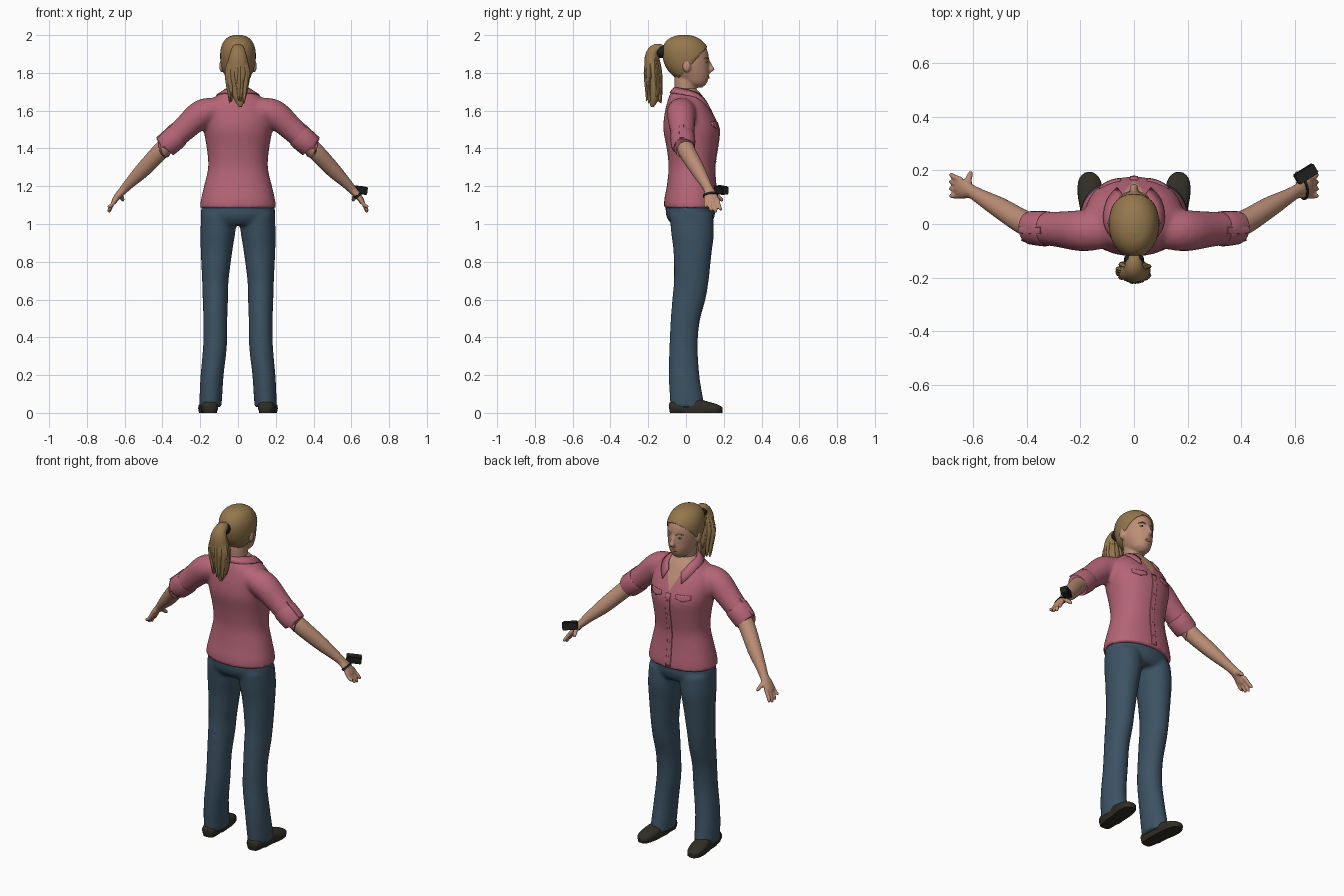
import bpy, bmesh, math, random
from mathutils import Vector

random.seed(4)
if "Cube" in bpy.data.objects:
    bpy.data.objects.remove(bpy.data.objects["Cube"], do_unlink=True)


def material(name, r, g, b):
    m = bpy.data.materials.new(name)
    m.use_nodes = True
    m.diffuse_color = (r, g, b, 1)
    bsdf = m.node_tree.nodes["Principled BSDF"]
    bsdf.inputs["Base Color"].default_value = (r, g, b, 1)
    bsdf.inputs["Roughness"].default_value = 0.8
    return m


SKIN = material("skin", .50, .27, .18)
HAIR = material("hair_brown", .30, .185, .075)
PINK = material("shirt_pink", .46, .13, .18)
DENIM = material("denim_blue", .045, .085, .125)
SHOE = material("shoe_brown", .03, .027, .018)
BLACK = material("black", .015, .015, .014)
WHITE = material("eye_white", .5, .45, .4)
LIP = material("lip", .40, .17, .13)


def spline(keys, sub):
    """Catmull-Rom through tuples of any length."""
    vs = [Vector(k) for k in keys]
    out = []
    for i in range(len(vs) - 1):
        p, q = vs[i], vs[i + 1]
        a = vs[i - 1] if i else p
        b = vs[i + 2] if i + 2 < len(vs) else q
        for s in range(sub):
            t = s / sub
            out.append(0.5 * (2 * p + (q - a) * t + (2 * a - 5 * p + 4 * q - b) * t * t
                              + (3 * p - a - 3 * q + b) * t ** 3))
    return out + [vs[-1]]


def tube(bm, keys, ref=(1, 0, 0), side=1, flat=False, n=24, p=2.0, sub=4, grow=0):
    """Loft ellipses along keys (x, y, z, radius along ref, other radius)."""
    pts = spline(keys, sub)
    cen = [Vector((k[0] * side, k[1], k[2])) for k in pts]
    rings = []
    for i, k in enumerate(pts):
        t = Vector((0, 0, 1)) if flat else cen[min(i + 1, len(cen) - 1)] - cen[max(i - 1, 0)]
        t.normalize()
        u = Vector(ref) - t * t.dot(Vector(ref))
        u.normalize()
        v = t.cross(u)
        ring = []
        for j in range(n):
            w = 2 * math.pi * j / n
            c, s = math.cos(w), math.sin(w)
            c = math.copysign(abs(c) ** (2 / p), c)
            s = math.copysign(abs(s) ** (2 / p), s)
            ring.append(bm.verts.new(cen[i] + u * c * (k[3] + grow) + v * s * (k[4] + grow)))
        rings.append(ring)
    for r, q in zip(rings, rings[1:]):
        for j in range(n):
            bm.faces.new((r[j], r[(j + 1) % n], q[(j + 1) % n], q[j]))
    bm.faces.new(rings[0][::-1])
    bm.faces.new(rings[-1])


def ball(bm, co, size):
    made = bmesh.ops.create_uvsphere(bm, u_segments=16, v_segments=10, radius=1)["verts"]
    for v in made:
        v.co = Vector([c + a * b for c, a, b in zip(co, v.co, size)])


def finish(bm, name, *mats, recalc=True):
    if recalc:
        bmesh.ops.recalc_face_normals(bm, faces=bm.faces)
    me = bpy.data.meshes.new(name)
    bm.to_mesh(me)
    bm.free()
    ob = bpy.data.objects.new(name, me)
    bpy.context.collection.objects.link(ob)
    for m in mats:
        me.materials.append(m)
    smooth(ob)
    return ob


def smooth(ob):
    bpy.ops.object.select_all(action="DESELECT")
    ob.select_set(True)
    bpy.context.view_layer.objects.active = ob
    bpy.ops.object.shade_smooth_by_angle(angle=math.radians(45))


def fuse(bm, name, voxel, relax, *mats):
    """Melt overlapping lofts into one continuous skin."""
    ob = finish(bm, name)
    rem = ob.modifiers.new("fuse", "REMESH")
    rem.mode, rem.voxel_size = "VOXEL", voxel
    sm = ob.modifiers.new("relax", "SMOOTH")
    sm.factor, sm.iterations = 0.5, relax
    dg = bpy.context.evaluated_depsgraph_get()
    me = bpy.data.meshes.new_from_object(ob.evaluated_get(dg))
    ob.modifiers.clear()
    ob.data = me
    me.materials.clear()
    for m in mats:
        me.materials.append(m)
    smooth(ob)
    return ob


# Head, neck, nose and ears
HEAD = [(0, .06, 1.722, .022, .025), (0, .05, 1.743, .05, .058), (0, .03, 1.78, .068, .092),
        (0, .013, 1.82, .081, .11), (0, .003, 1.87, .088, .119), (0, -.003, 1.92, .086, .116),
        (0, -.008, 1.96, .071, .094), (0, -.01, 1.985, .046, .06), (0, -.01, 1.996, .015, .02)]
bm = bmesh.new()
tube(bm, HEAD, flat=True, n=40)
tube(bm, [(0, -.01, 1.6, .07, .06), (0, -.005, 1.68, .055, .056), (0, .0, 1.77, .056, .062)], flat=True)
tube(bm, [(0, .114, 1.87, .009, .01), (0, .13, 1.835, .012, .013), (0, .135, 1.818, .018, .016),
          (0, .12, 1.802, .013, .012)], flat=True, n=14)
for s in (1, -1):
    ball(bm, (s * .088, .004, 1.835), (.011, .021, .032))
fuse(bm, "head", .006, 4, SKIN)

# Eyes, brows and mouth
for s, tag in ((1, "left"), (-1, "right")):
    bm = bmesh.new()
    ball(bm, (s * .034, .105, 1.858), (.014, .008, .006))
    finish(bm, tag + "_eye", WHITE)
    bm = bmesh.new()
    ball(bm, (s * .034, .110, 1.858), (.006, .005, .0055))
    finish(bm, tag + "_iris", BLACK)
    bm = bmesh.new()
    tube(bm, [(.016, .118, 1.874, .004, .003), (.036, .112, 1.88, .004, .003),
              (.054, .097, 1.874, .003, .002)], ref=(0, 1, 0), side=s, n=8)
    finish(bm, tag + "_brow", HAIR)
bm = bmesh.new()
tube(bm, [(-.025, .111, 1.775, .002, .002), (0, .118, 1.776, .007, .007),
          (.025, .111, 1.775, .002, .002)], ref=(0, 1, 0), n=10)
finish(bm, "mouth", LIP)

# Swept back hair, cut by a slanted hairline
bm = bmesh.new()
tube(bm, [(k[0], k[1], k[2] + .004, k[3], k[4]) for k in HEAD], flat=True, n=40, grow=.006)
bmesh.ops.recalc_face_normals(bm, faces=bm.faces)
bmesh.ops.bisect_plane(bm, geom=bm.verts[:] + bm.edges[:] + bm.faces[:], plane_co=(0, -.06, 1.75),
                       plane_no=(0, -1.08, 1), clear_inner=True)
hair = finish(bm, "hair_cap", HAIR, recalc=False)
hair.modifiers.new("thickness", "SOLIDIFY").thickness = .012

# Ponytail with loose strands, and its tie
bm = bmesh.new()
tube(bm, [(0, -.11, 1.91, .03, .03), (0, -.155, 1.925, .034, .03), (0, -.182, 1.885, .048, .036),
          (0, -.175, 1.8, .062, .042), (.005, -.168, 1.72, .05, .036), (.01, -.172, 1.66, .03, .026),
          (.012, -.18, 1.62, .008, .008)], n=20)
for i in range(22):
    w = random.uniform(0, 2 * math.pi)
    c, s = math.cos(w), math.sin(w)
    low = random.uniform(1.63, 1.73)
    tube(bm, [(.038 * c, -.178 + .028 * s, 1.89, .006, .006), (.058 * c, -.175 + .04 * s, 1.8, .012, .009),
              (.045 * c, -.17 + .036 * s, low + .03, .008, .008), (.045 * c, -.172 + .04 * s, low, .001, .001)],
         n=8)
finish(bm, "ponytail", HAIR)
bm = bmesh.new()
tube(bm, [(0, -.115, 1.91, .028, .028), (0, -.125, 1.912, .036, .034), (0, -.145, 1.918, .036, .034),
          (0, -.156, 1.922, .028, .028)], n=20)
finish(bm, "hair_tie", BLACK)

# Shirt body with sleeves, split by an open V neck
bm = bmesh.new()
tube(bm, [(0, .026, 1.083, .202, .143), (0, .026, 1.13, .196, .141), (0, .028, 1.2, .18, .13),
          (0, .03, 1.3, .158, .122), (0, .032, 1.4, .165, .134), (0, .028, 1.5, .182, .148),
          (0, .016, 1.58, .185, .13), (0, .006, 1.635, .165, .108), (0, 0, 1.675, .12, .09),
          (0, -.005, 1.705, .072, .07), (0, -.005, 1.722, .05, .055)], flat=True, n=48, p=2.2)
for s in (1, -1):
    tube(bm, [(.1, -.02, 1.61, .07, .06), (.19, -.025, 1.585, .077, .075), (.28, -.02, 1.508, .067, .066),
              (.37, -.015, 1.424, .059, .06)], ref=(0, 1, 0), side=s)
shirt = fuse(bm, "shirt", .011, 5, PINK, SKIN)
V_Z, V_K = 1.545, .45
bm = bmesh.new()
bm.from_mesh(shirt.data)
for s in (1, -1):
    bmesh.ops.bisect_plane(bm, geom=bm.verts[:] + bm.edges[:] + bm.faces[:],
                           plane_co=(0, 0, V_Z), plane_no=(s, 0, -V_K))
for f in bm.faces:
    c = f.calc_center_median()
    f.material_index = int(c.y > .01 and abs(c.x) < (c.z - V_Z) * V_K)
bm.to_mesh(shirt.data)
bm.free()

# Folded collar resting on the shirt
bm = bmesh.new()
rows = []
for i in range(33):
    t = math.radians(-142 + 284 * i / 32)
    c, s = math.cos(t), math.sin(t)
    f = ((1 - c) / 2) ** 2
    z = 1.735 - .11 * f
    row = []
    for x, back, front, drop in ((.066, .072, .13, 0), (.08, .085, .15, .018), (.1, .094, .165, .036 + .02 * f)):
        row.append(bm.verts.new((x * s, -c * (back if c > 0 else front), z - drop)))
    rows.append(row)
for p, q in zip(rows, rows[1:]):
    for k in (0, 1):
        bm.faces.new((p[k], p[k + 1], q[k + 1], q[k]))
collar = finish(bm, "collar", PINK)
wrap = collar.modifiers.new("rest", "SHRINKWRAP")
wrap.target, wrap.wrap_mode, wrap.offset = shirt, "OUTSIDE_SURFACE", .006
collar.modifiers.new("thickness", "SOLIDIFY").thickness = .007


def patch(name, x, z, w, h, thick, point=0):
    """Thin cloth plate pressed on the chest, optionally pointed below."""
    bm = bmesh.new()
    bmesh.ops.create_grid(bm, x_segments=8, y_segments=max(4, int(h / .02)), size=.5)
    for v in bm.verts:
        dip = point * (.5 - v.co.y) * (1 - 2 * abs(v.co.x))
        v.co = Vector((x + v.co.x * w, .3, z + v.co.y * h - dip))
    ob = finish(bm, name, PINK)
    m = ob.modifiers.new("press", "SHRINKWRAP")
    m.target, m.wrap_method, m.offset = shirt, "PROJECT", .001
    m.use_project_y, m.use_negative_direction, m.use_positive_direction = True, True, False
    m = ob.modifiers.new("thickness", "SOLIDIFY")
    m.thickness, m.offset = thick, 0


patch("button_placket", 0, 1.318, .03, .44, .006)
for i in range(5):
    patch("button", 0, 1.16 + i * .085, .009, .009, .009)
for s, tag in ((1, "left"), (-1, "right")):
    patch(tag + "_pocket_flap", s * .088, 1.53, .08, .022, .008, .014)

for s, tag in ((1, "left"), (-1, "right")):
    # Rolled cuff and its buttoned tab
    bm = bmesh.new()
    tube(bm, [(.322, -.018, 1.469, .061, .062), (.328, -.018, 1.463, .066, .067),
              (.382, -.014, 1.414, .063, .064), (.388, -.014, 1.408, .058, .058)], ref=(0, 1, 0), side=s, sub=2)
    finish(bm, tag + "_cuff", PINK)
    bm = bmesh.new()
    tube(bm, [(.348, -.025, 1.53, .013, .004), (.385, -.024, 1.495, .013, .004),
              (.43, -.022, 1.455, .012, .004)], ref=(0, 1, 0), side=s, n=12, p=5)
    finish(bm, tag + "_cuff_tab", PINK)

    # Forearm, palm, fingers and thumb
    bm = bmesh.new()
    tube(bm, [(.33, -.015, 1.46, .045, .045), (.4, 0, 1.395, .046, .046), (.5, .06, 1.29, .039, .041),
              (.57, .1, 1.22, .029, .029), (.605, .12, 1.182, .026, .023), (.635, .13, 1.15, .036, .018),
              (.657, .135, 1.118, .034, .014), (.662, .135, 1.108, .025, .009)], ref=(0, 1, 0), side=s)
    for i, tip in enumerate((1.085, 1.066, 1.06, 1.07)):
        y = .105 + .02 * i
        tube(bm, [(.645, y, 1.135, .011, .011), (.668, y + .003 * i, 1.1, .0105, .0105),
                  (.682, y + .006 * i, tip + .008, .009, .009), (.685, y + .006 * i, tip, .004, .004)],
             ref=(0, 1, 0), side=s, n=12)
    tube(bm, [(.618, .13, 1.165, .016, .014), (.618, .165, 1.148, .013, .012), (.61, .188, 1.128, .01, .01),
              (.609, .194, 1.12, .004, .004)], side=s, n=12)
    fuse(bm, tag + "_forearm_and_hand", .005, 3, SKIN)

    # Shoe, flattened on the ground
    bm = bmesh.new()
    tube(bm, [(.146, -.088, .03, .02, .018), (.147, -.075, .031, .038, .03), (.15, -.03, .033, .045, .036),
              (.155, .05, .034, .045, .04), (.163, .12, .026, .048, .032), (.168, .17, .02, .038, .022),
              (.17, .192, .016, .015, .01)], side=s, p=2.5)
    for v in bm.verts:
        v.co.z = max(0, v.co.z if v.co.z > .012 else 0)
    finish(bm, tag + "_shoe", SHOE)

# Jeans: hips and two legs
bm = bmesh.new()
tube(bm, [(0, .022, 1.11, .19, .13), (0, .024, 1.04, .196, .128), (0, .027, .995, .16, .1)], flat=True, n=40)
for s in (1, -1):
    tube(bm, [(.1, .028, 1.05, .095, .115), (.107, .035, .95, .092, .113), (.114, .035, .85, .083, .101),
              (.12, .028, .7, .07, .092), (.12, .015, .6, .067, .088), (.12, -.005, .48, .063, .077),
              (.122, -.013, .35, .063, .075), (.137, -.01, .2, .061, .081), (.144, .002, .08, .06, .088),
              (.146, .008, .03, .057, .09)], side=s, flat=True, n=32)
fuse(bm, "jeans", .011, 4, DENIM)

# Held phone and strap on the left hand
bm = bmesh.new()
bmesh.ops.create_cube(bm, size=1)
for v in bm.verts:
    v.co = Vector((v.co.x * .085, v.co.y * .042, v.co.z * .042))
bmesh.ops.bevel(bm, geom=bm.edges[:], offset=.004, segments=2, affect="EDGES")
phone = finish(bm, "phone", BLACK)
phone.location, phone.rotation_euler = (.641, .187, 1.18), (.12, .1, math.radians(32))
bm = bmesh.new()
tube(bm, [(.628, .128, 1.158, .038, .021), (.636, .13, 1.148, .04, .021)], ref=(0, 1, 0), sub=1)
finish(bm, "hand_strap", BLACK)
